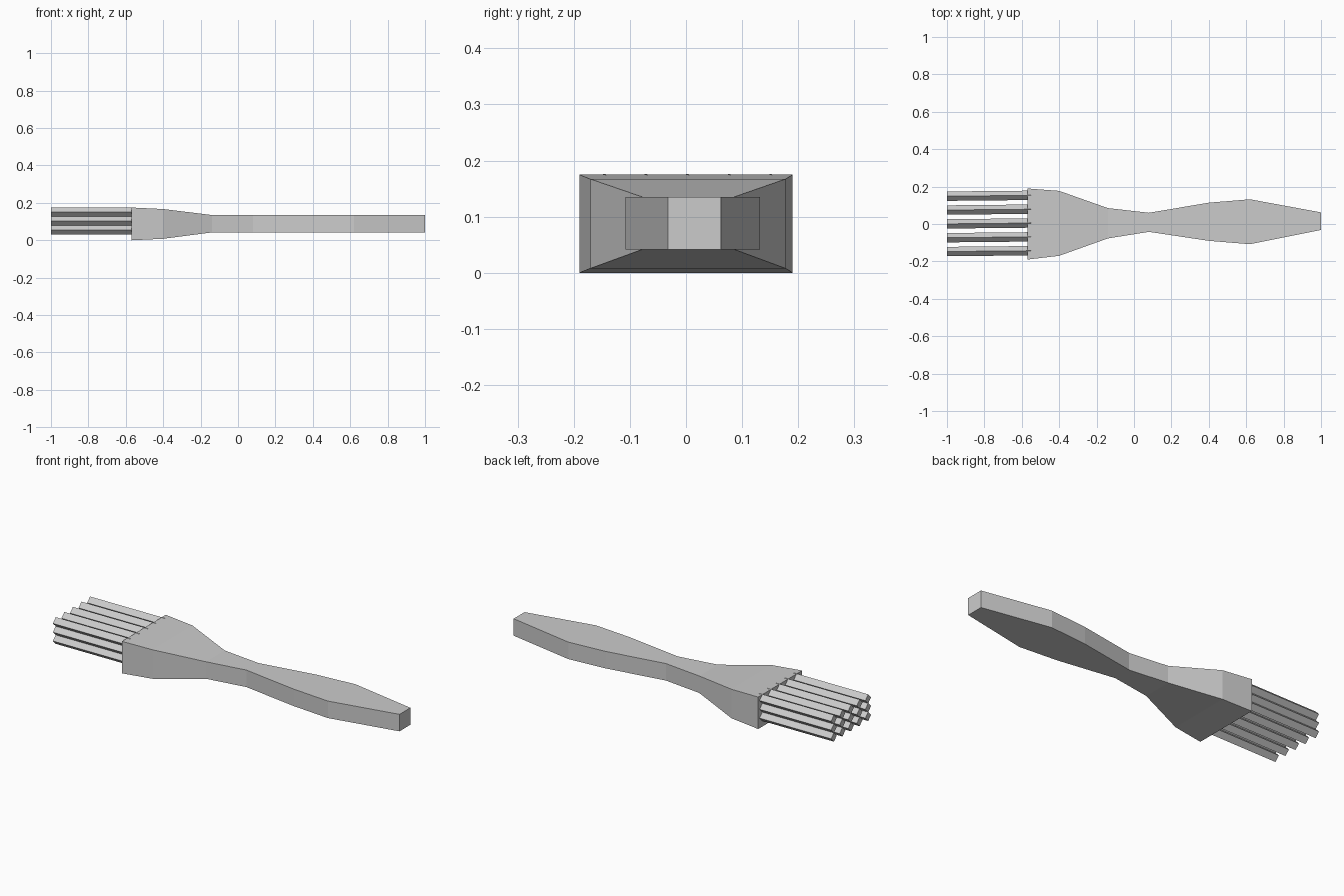
import bpy, bmesh, math
from mathutils import Matrix, Vector

cube = bpy.data.objects.get("Cube")
if cube:
    bpy.data.objects.remove(cube, do_unlink=True)

grey = bpy.data.materials.new("plain grey")
grey.use_nodes = True
colour = (0.6, 0.6, 0.6, 1)
grey.diffuse_color = colour
grey.node_tree.nodes["Principled BSDF"].inputs["Base Color"].default_value = colour


def add_object(name, bm):
    bmesh.ops.recalc_face_normals(bm, faces=bm.faces)
    mesh = bpy.data.meshes.new(name)
    bm.to_mesh(mesh)
    bm.free()
    mesh.materials.append(grey)
    obj = bpy.data.objects.new(name, mesh)
    bpy.context.collection.objects.link(obj)
    return obj


# Handle: rectangular sections (x, y low, y high, z low, z high) joined in a row
sections = [
    (-0.57, -0.19, 0.19, 0.0, 0.175),
    (-0.40, -0.17, 0.177, 0.008, 0.167),
    (-0.14, -0.077, 0.085, 0.042, 0.135),
    (0.08, -0.042, 0.06, 0.042, 0.135),
    (0.40, -0.09, 0.114, 0.042, 0.135),
    (0.62, -0.108, 0.132, 0.042, 0.135),
    (1.00, -0.032, 0.062, 0.042, 0.135),
]
bm = bmesh.new()
rings = [[bm.verts.new((x, y, z)) for y, z in ((a, c), (b, c), (b, d), (a, d))]
         for x, a, b, c, d in sections]
for r, s in zip(rings, rings[1:]):
    for i in range(4):
        j = (i + 1) % 4
        bm.faces.new((r[i], r[j], s[j], s[i]))
bm.faces.new(rings[0])
bm.faces.new(rings[-1])
add_object("handle", bm)

# Bristles: four-sided rods set on edge, five across and three high
bm = bmesh.new()
length = 0.45
for column in range(5):
    for row in range(3):
        centre = Vector((-1 + length / 2, 0.003 + (column - 2) * 0.074, 0.055 + row * 0.048))
        place = (Matrix.Translation(centre) @ Matrix.Rotation(0.01, 4, "Z")
                 @ Matrix.Rotation(math.pi / 2, 4, "Y"))
        bmesh.ops.create_cone(bm, cap_ends=True, segments=4, radius1=0.025,
                              radius2=0.025, depth=length, matrix=place)
add_object("bristles", bm)
